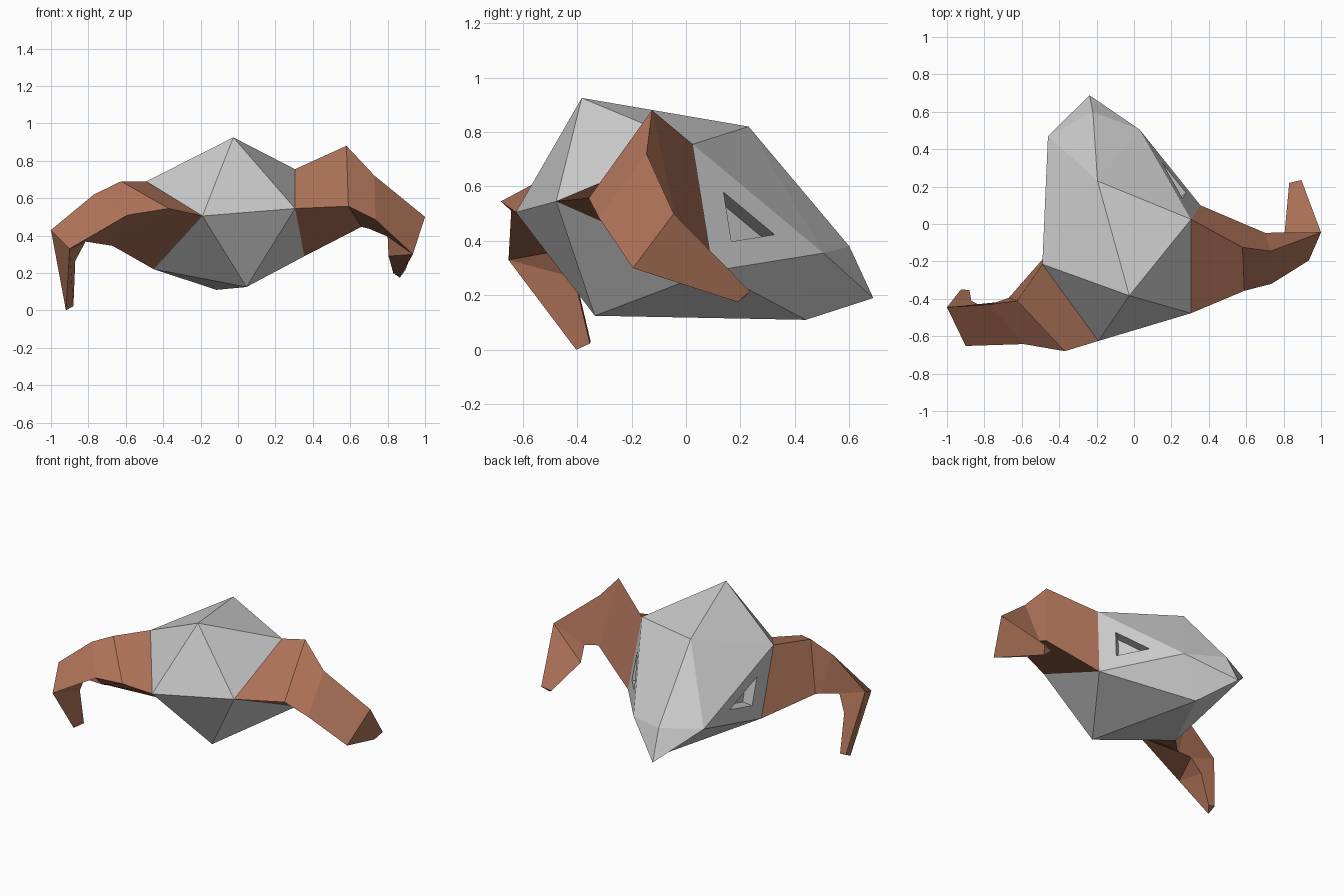
import bpy
from mathutils import Vector as V

if "Cube" in bpy.data.objects:
    bpy.data.objects.remove(bpy.data.objects["Cube"])


def material(name, rgb):
    m = bpy.data.materials.new(name)
    m.diffuse_color = (*rgb, 1)
    m.use_nodes = True
    m.node_tree.nodes["Principled BSDF"].inputs["Base Color"].default_value = m.diffuse_color
    return m


grey = material("light grey", (0.60, 0.60, 0.60))
brown = material("copper brown", (0.45, 0.18, 0.105))


def build(name, faces, mat):
    """Make a flat-shaded object from polygons given as tuples of points, welding shared points."""
    import bmesh
    bm = bmesh.new()
    for f in faces:
        bm.faces.new([bm.verts.new(p) for p in f])
    bmesh.ops.remove_doubles(bm, verts=bm.verts[:], dist=0.0005)
    bmesh.ops.recalc_face_normals(bm, faces=bm.faces[:])
    me = bpy.data.meshes.new(name)
    bm.to_mesh(me)
    bm.free()
    me.materials.append(mat)
    ob = bpy.data.objects.new(name, me)
    bpy.context.collection.objects.link(ob)
    return ob


# Body: a stretched icosahedron with a pointed tail
apex = V((-.025, -.383, .925))
base = V((-.115, .44, .11))
upper = [V(p) for p in ((-.19, -.625, .505), (.305, -.477, .545), (.305, .025, .755),
                        (-.195, .23, .82), (-.49, -.215, .69))]
lower = [V(p) for p in ((.045, -.335, .125), (.355, .10, .29), (.03, .505, .355),
                        (-.46, .47, .387), (-.45, -.145, .22))]
tail_top, tail_tip = V((-.22, .60, .38)), V((-.238, .688, .19))


def recessed(tri, scale=.39, depth=.07):
    """Triangle with a smaller triangular pocket sunk into its middle."""
    mid = sum(tri, V()) / 3
    n = (tri[1] - tri[0]).cross(tri[2] - tri[0]).normalized()
    if n.dot(mid - V((-.08, .05, .5))) < 0:
        n = -n
    rim = [mid + (p - mid) * scale for p in tri]
    floor = [p - n * depth for p in rim]
    out = [tuple(floor)]
    for a, b in ((tri, rim), (rim, floor)):
        out += [(a[i], a[(i + 1) % 3], b[(i + 1) % 3], b[i]) for i in range(3)]
    return out


faces = []
for i in range(5):
    j = (i + 1) % 5
    faces.append((apex, upper[i], upper[j]))
    if i not in (1, 4):                       # arm roots stay open
        faces.append((upper[i], lower[i], upper[j]))
    side = (lower[i], lower[j], upper[j])
    if i == 2:                                # tail
        g, k = lower[i], lower[j]
        for e in (g, k):
            faces += [(upper[j], e, tail_top), (tail_top, e, tail_tip), (base, tail_tip, e)]
    else:
        faces += recessed(side) if i in (1, 3) else [side]
        faces.append((base, lower[j], lower[i]))
build("body", faces, grey)


# Arms: triangular tubes, each ring is (outer, front, inner)
def arm(name, root, rings):
    rings = [root] + [[V(p) for p in r] for r in rings]
    fs = [tuple(rings[-1])]
    for a, b in zip(rings, rings[1:]):
        for i in range(3):
            k = (i + 1) % 3
            quad = []
            for p in (a[i], a[k], b[k], b[i]):
                if p not in quad:
                    quad.append(p)
            if len(quad) > 2:
                fs.append(tuple(quad))
    build(name, fs, brown)


wrist_r = [(1.0, -.045, .50), (.935, -.195, .30)]
arm("right_arm", [upper[2], upper[1], lower[1]], [
    [(.58, -.125, .88), (.59, -.357, .557), (.66, -.03, .447)],
    [(.73, -.145, .72), (.735, -.32, .485), (.70, -.047, .437)],
    wrist_r + [(.80, -.08, .395)],
    wrist_r + [(.805, -.05, .29)],
    [(.895, .235, .215), (.865, .19, .175), (.83, .22, .20)]])

wrist_l = [(-1.0, -.445, .43), (-.90, -.652, .33)]
arm("left_arm", [upper[4], upper[0], lower[4]], [
    [(-.625, -.41, .69), (-.37, -.68, .545), (-.67, -.395, .345)],
    [(-.77, -.43, .62), (-.59, -.642, .51), (-.70, -.415, .35)],
    wrist_l + [(-.815, -.44, .368)],
    wrist_l + [(-.87, -.41, .265)],
    [(-.925, -.35, .03), (-.92, -.403, 0), (-.88, -.353, .023)]])
